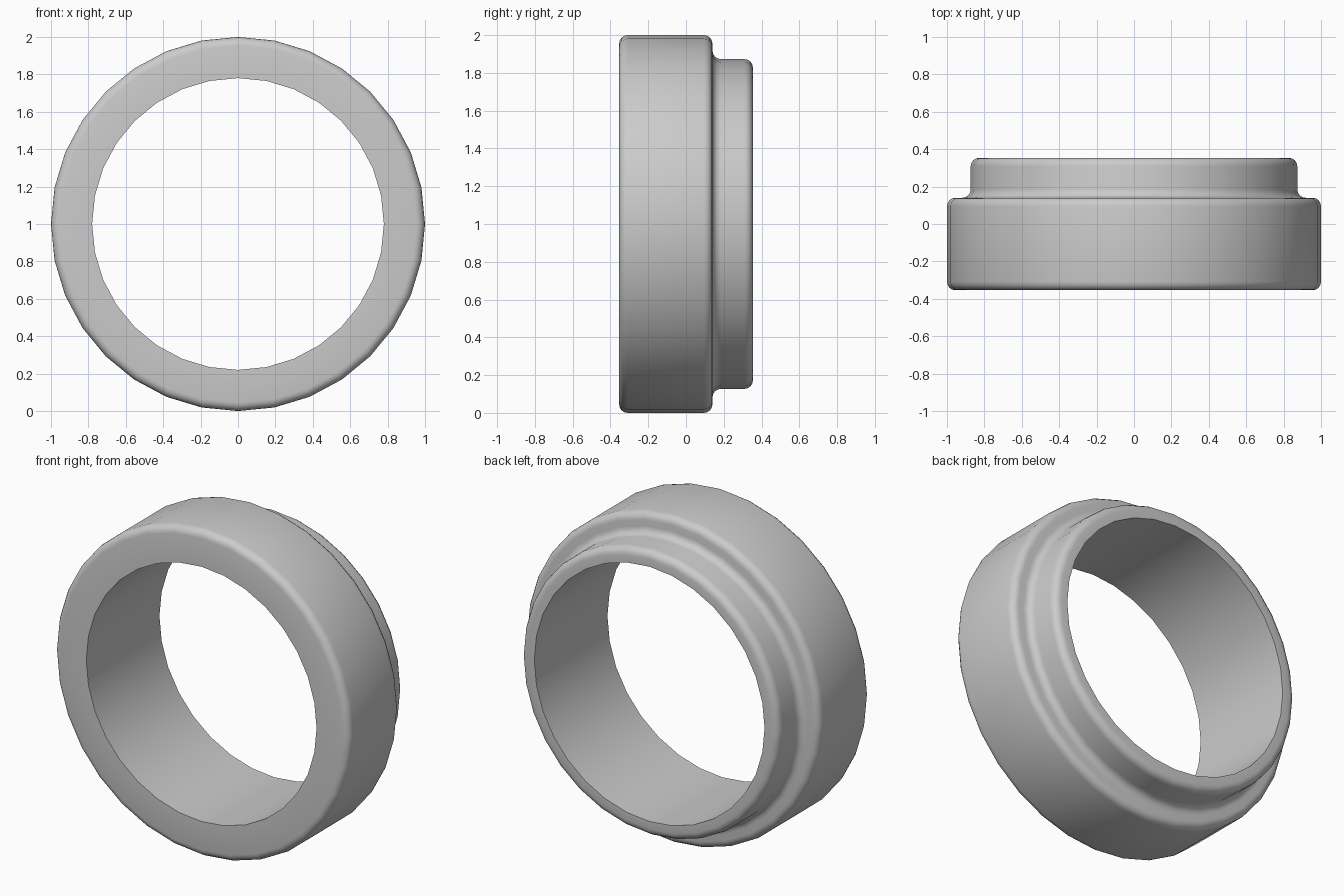
import bpy, bmesh
from math import cos, sin, pi, radians
from mathutils import Vector

cube = bpy.data.objects.get("Cube")
if cube:
    bpy.data.objects.remove(cube, do_unlink=True)

SIDES = 32
BORE, NECK, RIM = 0.78, 0.873, 1.0
FRONT, STEP, BACK = -0.354, 0.14, 0.354
ROUND = 0.045


def arc(r, y, start, end, radius=ROUND, steps=4):
    """Quarter-round of the profile about a centre, angles in degrees."""
    angles = [radians(start + (end - start) * i / steps) for i in range(steps + 1)]
    return [(r + radius * cos(a), y + radius * sin(a)) for a in angles]


# Cross-section of the stepped ring: (radius, depth)
profile = [(BORE, FRONT)]
profile += arc(RIM - ROUND, FRONT + ROUND, -90, 0)
profile += arc(RIM - ROUND, STEP - ROUND, 0, 90)
profile += arc(NECK + ROUND, STEP + ROUND, 270, 180)
profile += arc(NECK - ROUND, BACK - ROUND, 0, 90)
profile += [(BORE, BACK)]

# Revolve the section about the depth axis
bm = bmesh.new()
verts = [bm.verts.new((0, y, r)) for r, y in profile]
edges = [bm.edges.new((v, verts[(i + 1) % len(verts)])) for i, v in enumerate(verts)]
bmesh.ops.spin(bm, geom=verts + edges, cent=(0, 0, 0), axis=(0, 1, 0),
               angle=2 * pi, steps=SIDES, use_duplicate=False)
bmesh.ops.remove_doubles(bm, verts=bm.verts[:], dist=0.0005)
bmesh.ops.recalc_face_normals(bm, faces=bm.faces[:])
bmesh.ops.translate(bm, verts=bm.verts[:], vec=Vector((0, 0, RIM)))

mesh = bpy.data.meshes.new("stepped_ring")
bm.to_mesh(mesh)
bm.free()
ring = bpy.data.objects.new("stepped_ring", mesh)
bpy.context.collection.objects.link(ring)

# Plain grey finish
grey = bpy.data.materials.new("light grey")
grey.use_nodes = True
colour = (0.6, 0.6, 0.6, 1)
grey.diffuse_color = colour
grey.node_tree.nodes["Principled BSDF"].inputs["Base Color"].default_value = colour
mesh.materials.append(grey)

# Smooth rounds, crisp bore edges
bpy.ops.object.select_all(action='DESELECT')
ring.select_set(True)
bpy.context.view_layer.objects.active = ring
bpy.ops.object.shade_smooth_by_angle(angle=radians(40))
